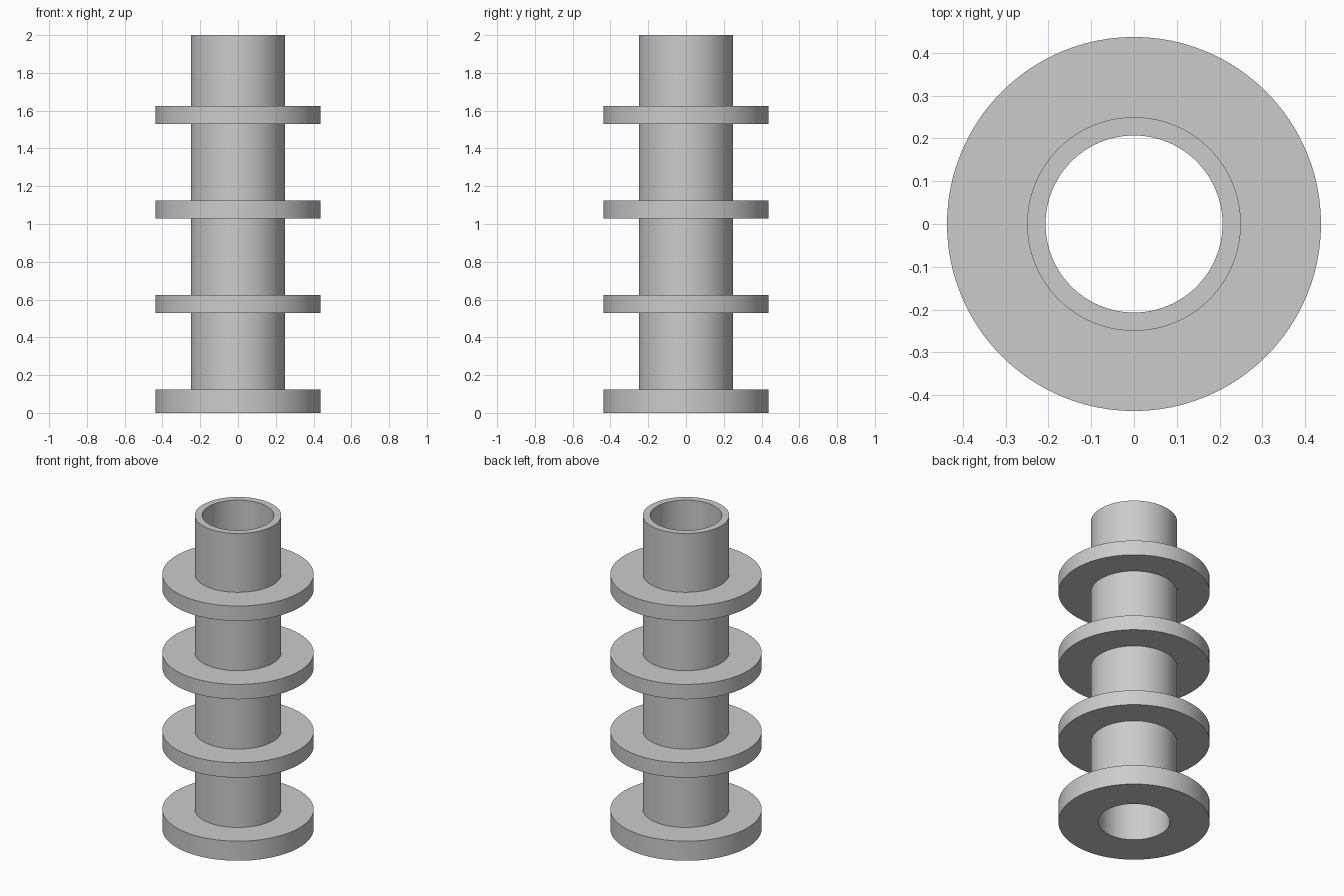
import bpy
import bmesh
import math
from mathutils import Matrix, Vector

cube = bpy.data.objects.get("Cube")
if cube:
    bpy.data.objects.remove(cube, do_unlink=True)

SEGMENTS = 96
BORE, TUBE, RIM, HEIGHT = 0.207, 0.25, 0.4375, 2.0
FLANGES = [(0.0, 0.125), (0.53, 0.625), (1.03, 1.125), (1.53, 1.625)]

# Plain grey material
grey = bpy.data.materials.new("grey")
grey.use_nodes = True
colour = (0.6, 0.6, 0.6, 1)
grey.diffuse_color = colour
grey.node_tree.nodes["Principled BSDF"].inputs["Base Color"].default_value = colour

# Closed half section: bore wall, then tube wall stepping out at each flange
profile = [(BORE, 0)]
for bottom, top in FLANGES:
    if bottom > 0:
        profile.append((TUBE, bottom))
    profile += [(RIM, bottom), (RIM, top), (TUBE, top)]
profile += [(TUBE, HEIGHT), (BORE, HEIGHT)]


def lathe(name, section, material):
    """Revolve a closed (radius, height) section around the z axis."""
    bm = bmesh.new()
    rings = []
    for i in range(SEGMENTS):
        turn = Matrix.Rotation(math.tau * i / SEGMENTS, 3, "Z")
        rings.append([bm.verts.new(turn @ Vector((r, 0, z))) for r, z in section])
    for i, ring in enumerate(rings):
        following = rings[(i + 1) % SEGMENTS]
        for j in range(len(section)):
            k = (j + 1) % len(section)
            bm.faces.new((ring[j], following[j], following[k], ring[k]))
    bmesh.ops.recalc_face_normals(bm, faces=bm.faces)
    mesh = bpy.data.meshes.new(name)
    bm.to_mesh(mesh)
    bm.free()
    mesh.materials.append(material)
    obj = bpy.data.objects.new(name, mesh)
    bpy.context.collection.objects.link(obj)
    return obj


# Hollow tube with four flanges, smooth round walls and sharp rims
flanged_tube = lathe("flanged_tube", profile, grey)
bpy.ops.object.select_all(action="DESELECT")
flanged_tube.select_set(True)
bpy.context.view_layer.objects.active = flanged_tube
bpy.ops.object.shade_smooth_by_angle(angle=math.radians(30))
